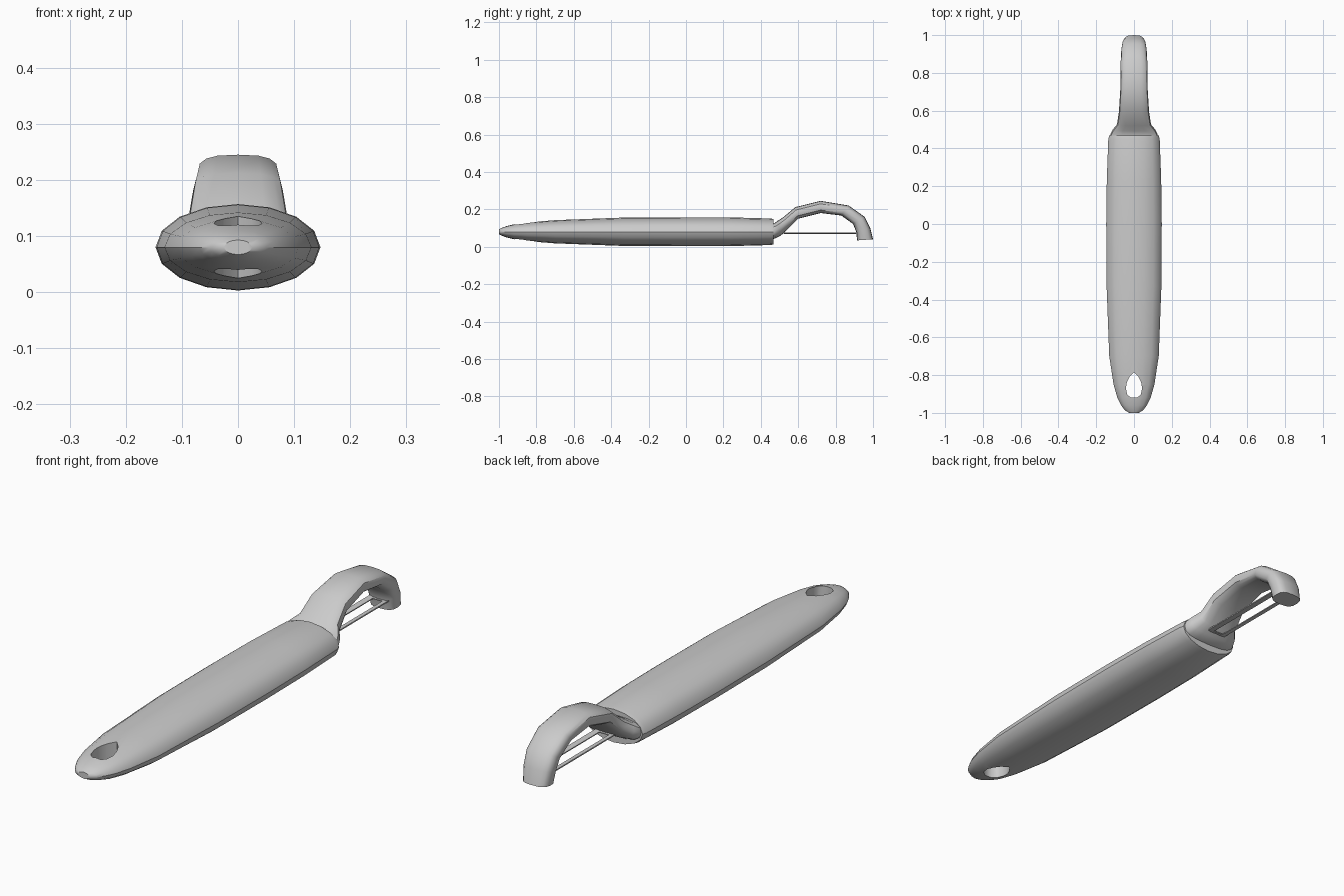
import bpy, bmesh, math
from mathutils import Vector

if "Cube" in bpy.data.objects:
    bpy.data.objects.remove(bpy.data.objects["Cube"])


def make_object(name, bm, smooth=True):
    bmesh.ops.recalc_face_normals(bm, faces=bm.faces[:])
    mesh = bpy.data.meshes.new(name)
    bm.to_mesh(mesh)
    bm.free()
    obj = bpy.data.objects.new(name, mesh)
    bpy.context.collection.objects.link(obj)
    if smooth:
        shade(obj)
    return obj


def shade(obj):
    bpy.ops.object.select_all(action='DESELECT')
    obj.select_set(True)
    bpy.context.view_layer.objects.active = obj
    bpy.ops.object.shade_smooth_by_angle(angle=math.radians(40))


def loft(name, rings, smooth=True, closed=False):
    bm = bmesh.new()
    loops = [[bm.verts.new(p) for p in ring] for ring in rings]
    n = len(loops[0])
    pairs = list(zip(loops, loops[1:]))
    if closed:
        pairs.append((loops[-1], loops[0]))
    for a, b in pairs:
        for i in range(n):
            j = (i + 1) % n
            bm.faces.new((a[i], a[j], b[j], b[i]))
    if not closed:
        bm.faces.new(loops[0])
        bm.faces.new(loops[-1])
    return make_object(name, bm, smooth)


def oval(sides, power=1.0):
    pts = []
    for i in range(sides):
        a = 2 * math.pi * i / sides
        c, s = math.cos(a), math.sin(a)
        pts.append((math.copysign(abs(c) ** power, c), math.copysign(abs(s) ** power, s)))
    return pts


# Handle: 16-sided oval sections (y, half width, half height)
sections = [(-1.0, .025, .013), (-.985, .05, .021), (-.96, .068, .03), (-.92, .088, .04),
            (-.85, .108, .05), (-.7, .131, .062), (-.33, .145, .076), (0, .147, .077),
            (.23, .144, .077), (.45, .136, .071), (.468, .131, .068)]
handle = loft("handle", [[(w * c, y, .08 + h * s) for c, s in oval(16)]
                         for y, w, h in sections], False)

# Teardrop hanging hole
half = [(0, -.785), (.024, -.81), (.038, -.84), (.043, -.87), (.036, -.903), (.018, -.918)]
outline = half + [(-x, y) for x, y in reversed(half[1:])]
cutter = loft("hole_cutter", [[(x, y, z) for x, y in outline] for z in (-.1, .3)], False)
cutter.hide_render = True
mod = handle.modifiers.new("hole", 'BOOLEAN')
mod.operation = 'DIFFERENCE'
mod.solver = 'EXACT'
mod.object = cutter
bpy.context.view_layer.objects.active = handle
bpy.ops.object.modifier_apply(modifier=mod.name)
bpy.data.objects.remove(cutter)
shade(handle)

# Collar and arched blade holder: (top y, top z, underside y, underside z, half width)
stations = [(.44, .125, .44, .04, .125), (.475, .128, .475, .043, .125),
            (.492, .14, .505, .058, .114), (.52, .158, .535, .085, .09),
            (.585, .212, .60, .15, .080), (.72, .245, .72, .18, .072),
            (.87, .22, .83, .167, .071), (.955, .16, .893, .122, .067),
            (.985, .10, .91, .08, .063), (1.0, .04, .915, .034, .056)]
rings = []
for ty, tz, uy, uz, w in stations:
    top, under = Vector((0, ty, tz)), Vector((0, uy, uz))
    mid, up = (top + under) / 2, (top - under) / 2
    rings.append([mid + up * s + Vector((w * c, 0, 0)) for c, s in oval(16, .7)])
loft("blade_holder", rings)

# Slotted blade: thin closed frame, slightly dished
frame = []
for x, y in ((1, 0), (1, 1), (-1, 1), (-1, 0)):
    yo, yi = (.93, .905) if y else (.49, .53)
    frame.append([(x * .043, yo, .077), (x * .022, yi, .073),
                  (x * .022, yi, .069), (x * .043, yo, .072)])
loft("blade", frame, False, closed=True)
